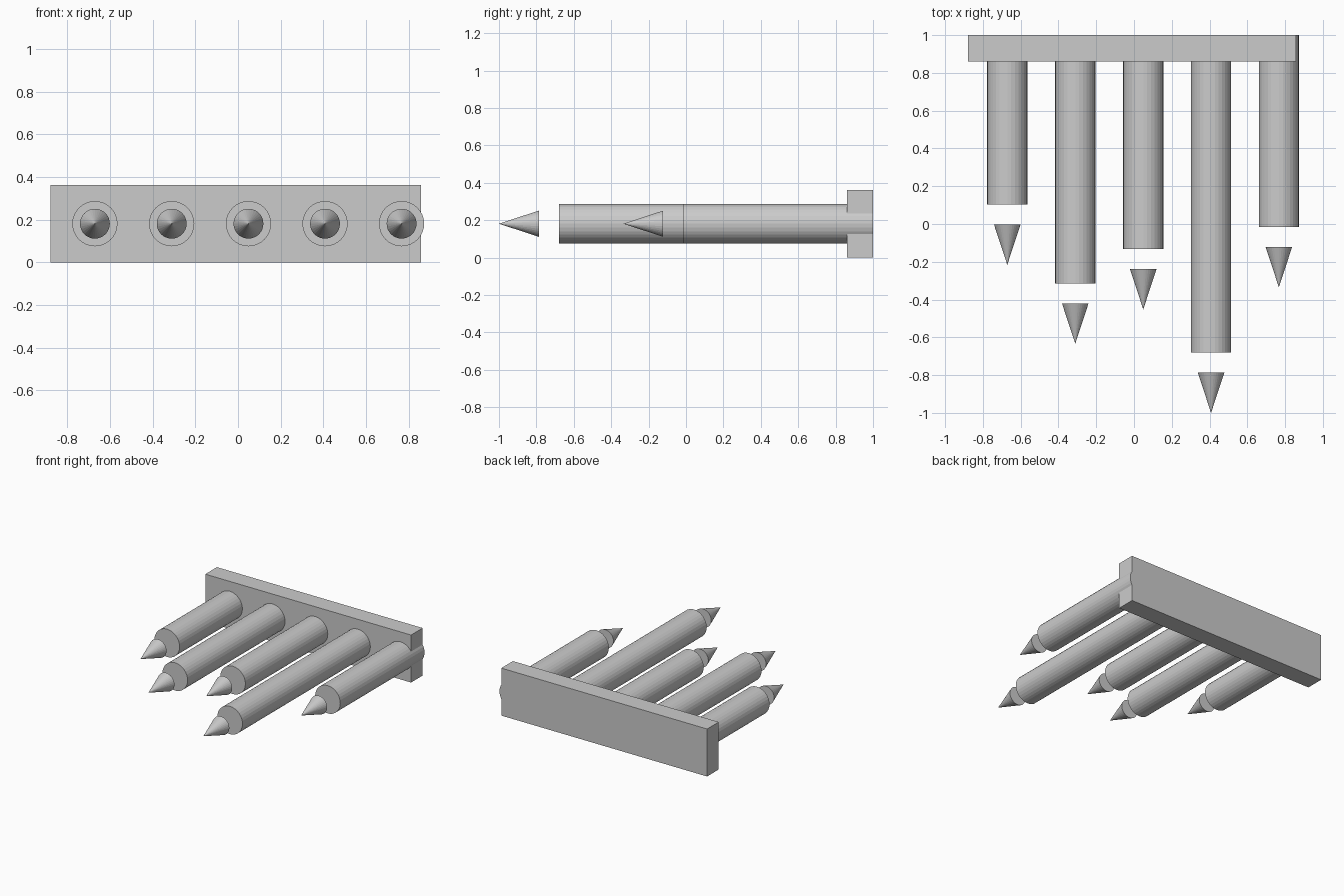
import bpy
from math import pi

if "Cube" in bpy.data.objects:
    bpy.data.objects.remove(bpy.data.objects["Cube"])

MID_Z = 0.181        # height of the bar and cone axes
BACK = 1.0           # rear face
BAR_R, TIP_R = 0.106, 0.07
GAP, TIP_LEN = 0.107, 0.213
SIDES = 32

# x position and front end (y) of each round bar
BARS = [(-0.671, 0.104), (-0.311, -0.314), (0.049, -0.132),
        (0.408, -0.68), (0.767, -0.015)]


def rod(name, x, y_back, y_front, r_back, r_front):
    """Round part along y, from y_back forward to y_front."""
    bpy.ops.mesh.primitive_cone_add(
        vertices=SIDES, radius1=r_back, radius2=r_front,
        depth=y_back - y_front,
        location=(x, (y_back + y_front) / 2, MID_Z),
        rotation=(pi / 2, 0, 0))
    bpy.context.object.name = name


# Back plate
x0, x1, y0 = -0.878, 0.857, 0.86
bpy.ops.mesh.primitive_cube_add(size=1, location=((x0 + x1) / 2, (y0 + BACK) / 2, MID_Z))
plate = bpy.context.object
plate.name = "back_plate"
plate.scale = (x1 - x0, BACK - y0, 2 * MID_Z)

# Bars run through the plate; a pointed tip floats ahead of each
for i, (x, end) in enumerate(BARS, 1):
    rod(f"bar_{i}", x, BACK - 0.0005, end, BAR_R, BAR_R)
    rod(f"pointed_tip_{i}", x, end - GAP, end - GAP - TIP_LEN, TIP_R, 0)
